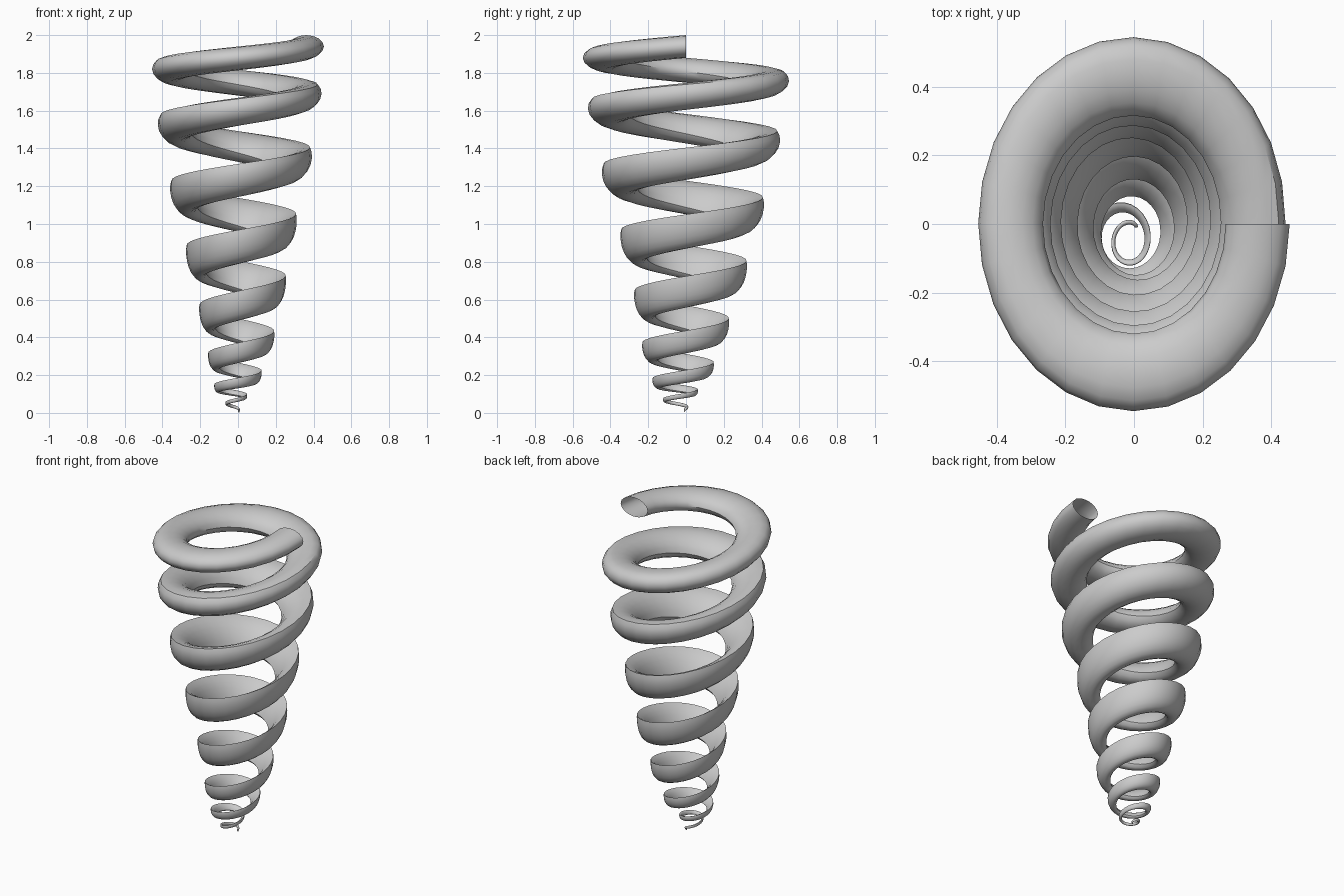
import bpy, bmesh, math

if "Cube" in bpy.data.objects:
    bpy.data.objects.remove(bpy.data.objects["Cube"])

TURNS, STEPS = 8, 28
X_SQUASH = 0.83

# One value per full turn, bottom to top
HEIGHT = [0.01, 0.085, 0.188, 0.372, 0.642, 0.962, 1.322, 1.678, 1.94]
OUTER = [0.012, 0.095, 0.158, 0.226, 0.294, 0.38, 0.475, 0.536, 0.55]
INNER = [0.0, 0.073, 0.10, 0.135, 0.175, 0.23, 0.272, 0.308, 0.325]
HALF_H = [0.008, 0.014, 0.034, 0.06, 0.083, 0.093, 0.092, 0.077, 0.06]
SHIFT_X = [0.0, -0.03, -0.006, 0.005, 0.01, -0.004, -0.002, -0.002, -0.002]
SHIFT_Y = [-0.01, -0.05, -0.03, -0.02, 0.006, 0.01, 0.006, 0.004, 0.0]
MOON = [0, 0.6, 1, 1, 1, 0.9, 0.65, 0.3, 0]

# Half-moon section of the lower turns: flat face looks inward and up
SECTION = [(0.97, 1.0), (1.0, 0.75), (0.98, 0.43), (0.9, 0.08), (0.75, -0.27),
           (0.53, -0.58), (0.24, -0.82), (-0.08, -0.96), (-0.4, -1.0), (-0.75, -0.94),
           (-1.0, -0.72), (-0.82, -0.37), (-0.52, 0.0), (-0.17, 0.35), (0.2, 0.63), (0.58, 0.84)]
SIDES = len(SECTION)


def sample(tab, t):
    """Smooth interpolation through the per-turn values."""
    i = min(int(t), len(tab) - 2)
    f = t - i
    p1, p2 = tab[i], tab[i + 1]
    p0 = tab[i - 1] if i > 0 else 2 * p1 - p2
    p3 = tab[i + 2] if i + 2 < len(tab) else 2 * p2 - p1
    return p1 + 0.5 * f * (p2 - p0 + f * (2 * p0 - 5 * p1 + 4 * p2 - p3
                                          + f * (3 * (p1 - p2) + p3 - p0)))


bm = bmesh.new()
rings = []
for s in range(TURNS * STEPS + 1):
    t = s / STEPS
    ang = 2 * math.pi * t
    ro, ri = sample(OUTER, t), sample(INNER, t)
    mid, half = (ro + ri) / 2, max((ro - ri) / 2, 0.005)
    h, k = sample(HALF_H, t), min(max(sample(MOON, t), 0), 1)
    ring = []
    for j, (mu, mv) in enumerate(SECTION):
        # round section at the top turns, half-moon further down
        a = math.pi / 4 - 2 * math.pi * j / SIDES
        u = (1 - k) * math.cos(a) + k * mu
        v = (1 - k) * math.sin(a) + k * mv
        r = mid + half * u
        ring.append(bm.verts.new((r * math.cos(ang) * X_SQUASH + sample(SHIFT_X, t),
                                  r * math.sin(ang) + sample(SHIFT_Y, t),
                                  max(sample(HEIGHT, t) + h * v, 0))))
    rings.append(ring)

# Skin the tube, ends left open
for a, b in zip(rings, rings[1:]):
    for j in range(SIDES):
        n = (j + 1) % SIDES
        bm.faces.new((a[j], a[n], b[n], b[j]))
bmesh.ops.recalc_face_normals(bm, faces=bm.faces)

mesh = bpy.data.meshes.new("spiral_coil")
bm.to_mesh(mesh)
bm.free()
coil = bpy.data.objects.new("spiral_coil", mesh)
bpy.context.collection.objects.link(coil)
bpy.context.view_layer.objects.active = coil
coil.select_set(True)
bpy.ops.object.shade_smooth_by_angle(angle=math.radians(40))
